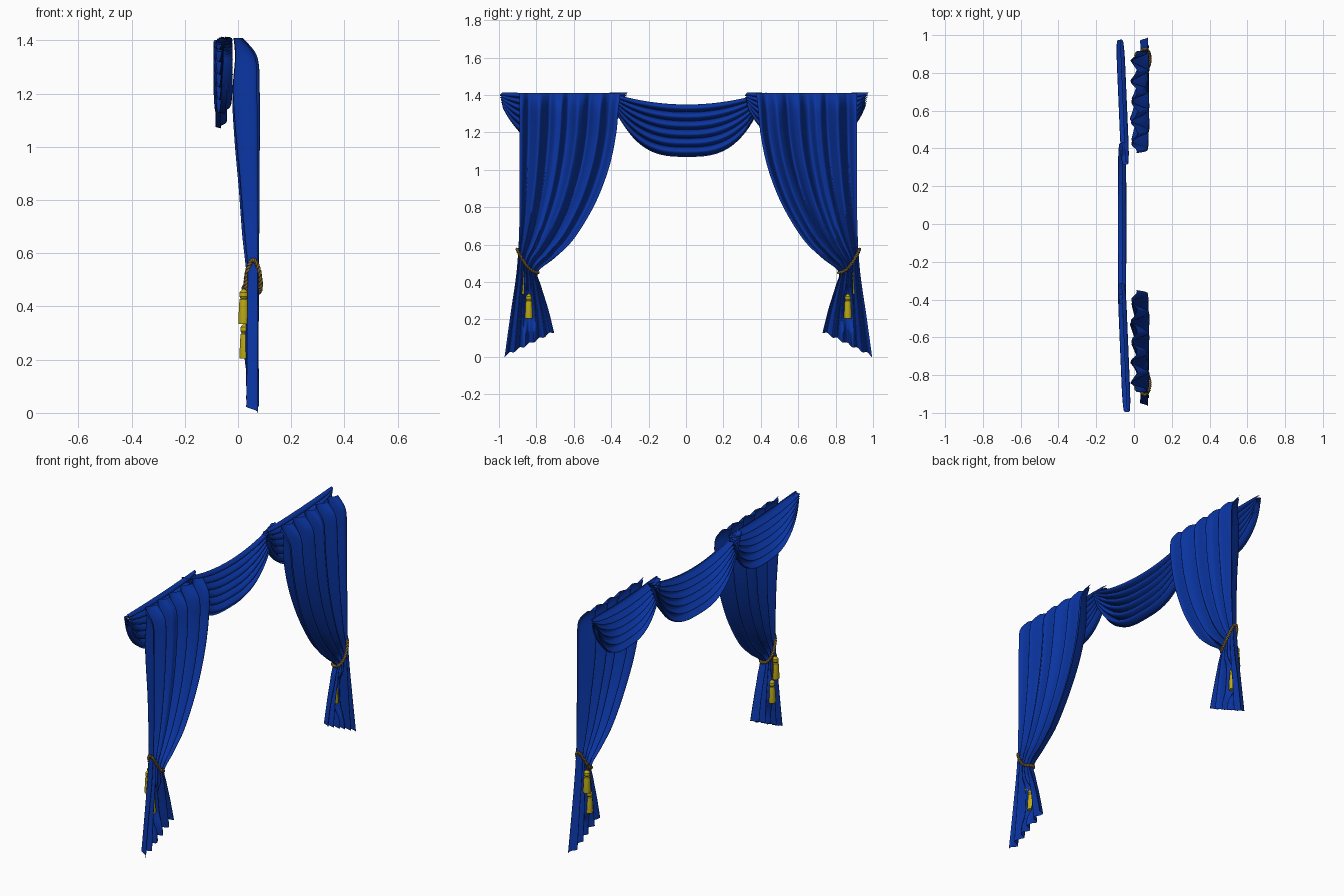
import bpy, bmesh
from math import sin, cos, pi, exp
from mathutils import Vector

cube = bpy.data.objects.get("Cube")
if cube:
    bpy.data.objects.remove(cube, do_unlink=True)


def make_material(name, colour):
    mat = bpy.data.materials.new(name)
    mat.use_nodes = True
    mat.diffuse_color = (*colour, 1)
    bsdf = mat.node_tree.nodes["Principled BSDF"]
    bsdf.inputs["Base Color"].default_value = (*colour, 1)
    bsdf.inputs["Roughness"].default_value = 0.8
    return mat


BLUE = make_material("royal blue cloth", (0.003, 0.035, 0.36))
GOLD = make_material("golden yellow", (0.5, 0.4, 0.008))
ROPE = make_material("dull gold rope", (0.25, 0.15, 0.03))


def surface(name, nu, nv, fn, mat):
    """Mesh grid whose points come from fn(u, v), u and v in 0..1."""
    bm = bmesh.new()
    rows = [[bm.verts.new(fn(i / nu, j / nv)) for i in range(nu + 1)]
            for j in range(nv + 1)]
    for a, b in zip(rows, rows[1:]):
        for i in range(nu):
            bm.faces.new((a[i], a[i + 1], b[i + 1], b[i]))
    bmesh.ops.remove_doubles(bm, verts=bm.verts, dist=0.0001)
    bmesh.ops.recalc_face_normals(bm, faces=bm.faces)
    for f in bm.faces:
        f.smooth = True
    mesh = bpy.data.meshes.new(name)
    bm.to_mesh(mesh)
    bm.free()
    mesh.materials.append(mat)
    obj = bpy.data.objects.new(name, mesh)
    bpy.context.collection.objects.link(obj)
    return obj


def spline(keys, t):
    """Smooth interpolation through a list of equal-length tuples."""
    n = len(keys) - 1
    i = min(int(t * n), n - 1)
    f = t * n - i
    k = [keys[max(0, min(n, i + d))] for d in (-1, 0, 1, 2)]
    return [b + f * ((c - a) / 2 + f * (a - 2.5 * b + 2 * c - d / 2
            + f * ((3 * b - 3 * c + d - a) / 2)))
            for a, b, c, d in zip(*k)]


# Curtain rows: outer y, outer z, inner y, inner z, back face x, pleat depth
ROWS = [
    (.89, 1.41, .35, 1.41, .015, .03),
    (.89, 1.34, .36, 1.33, .068, .075),
    (.89, 1.22, .375, 1.18, .076, .092),
    (.89, 1.08, .415, 1.0, .077, .085),
    (.89, .92, .49, .81, .077, .07),
    (.89, .77, .60, .63, .077, .058),
    (.893, .65, .70, .53, .076, .046),
    (.898, .55, .79, .455, .075, .038),
    (.91, .42, .775, .38, .076, .04),
    (.94, .22, .737, .26, .075, .04),
    (.97, .005, .705, .135, .077, .045),
]


def curtain(name, side, shift):
    def point(u, v):
        yo, zo, yi, zi, back, depth = spline(ROWS, v)
        wave = cos(2 * pi * 5 * u)
        ripple = 0.06 * sin(2 * pi * 13 * u + 1)
        x = back - depth * (((1 - wave) / 2) ** 1.3 + ripple)
        # the lower tassel rests in a hollow between the folds
        hollow = exp(-((u - .49) / .16) ** 4 - ((v - .885) / .06) ** 4)
        x += (0.023 - x) * hollow
        y = yo + (yi - yo) * u
        z = zo + (zi - zo) * u
        z -= 0.006 * wave * max(0, v - 0.8) / 0.2      # stepped hem
        return x, side * y + shift, z
    return surface(name, 110, 100, point, BLUE)


def swag(name, yc, half, top_sag, low_sag, end_drop, xc, skew):
    """Crescent of cloth with folds running from end to end."""
    def point(u, v):
        s = 2 * u - 1
        fold = 2 * pi * 6 * v
        drop = end_drop * v
        sag = (top_sag + (low_sag - top_sag) * v - drop) * (1 - abs(s) ** (2 + v))
        end = abs(s) ** 8
        x = xc + skew * s + (0.022 - 0.006 * end) * sin(fold)
        y = yc + s * half * (1 - 0.05 * v * end) + 0.008 * end * cos(fold)
        z = 1.408 - sag - drop + 0.006 * cos(fold)
        return x, y, z
    return surface(name, 64, 72, point, BLUE)


def rope(name, path, turns, steps, offset, radius, closed):
    """Two strands twisted round a path."""
    curve = bpy.data.curves.new(name, "CURVE")
    curve.dimensions = "3D"
    curve.bevel_depth = radius
    curve.bevel_resolution = 2
    for strand in (0, pi):
        sp = curve.splines.new("POLY")
        count = steps if closed else steps + 1
        sp.points.add(count - 1)
        sp.use_cyclic_u = closed
        for i, p in enumerate(sp.points):
            t = i / steps
            here = Vector(path(t))
            along = (Vector(path(t + 0.01)) - here).normalized()
            side = along.cross(Vector((0.3, 0.5, 0.8))).normalized()
            up = along.cross(side)
            a = 2 * pi * turns * t + strand
            p.co = (*(here + offset * (side * cos(a) + up * sin(a))), 1)
    curve.materials.append(ROPE)
    obj = bpy.data.objects.new(name, curve)
    bpy.context.collection.objects.link(obj)


# Tassel outline: radius, height above its lower end
TASSEL = [(0, 0), (.02, 0), (.021, .01), (.017, .085), (.016, .092),
          (.012, .095), (.017, .103), (.016, .118), (.008, .128), (0, .132)]


def tassel(name, x, y, z):
    def point(u, v):
        r, h = TASSEL[round(v * (len(TASSEL) - 1))]
        a = 2 * pi * u
        return x + r * cos(a), y + r * sin(a), z + h
    obj = surface(name, 20, len(TASSEL) - 1, point, GOLD)
    bpy.ops.object.select_all(action="DESELECT")
    bpy.context.view_layer.objects.active = obj
    obj.select_set(True)
    bpy.ops.object.shade_smooth_by_angle()


# Swags along the top
swag("centre_swag", 0.005, 0.42, 0.065, 0.345, 0.03, -0.063, 0)
swag("near_swag", -0.655, 0.335, 0.005, 0.29, 0.07, -0.052, -0.014)
swag("far_swag", 0.645, 0.325, 0.005, 0.29, 0.07, -0.06, -0.014)

# Curtains with tie ropes and tassels
for word, side, shift in (("near", -1, 0), ("far", 1, 0.025)):
    curtain(word + "_curtain", side, shift)

    def tie(t):
        a = 2 * pi * t
        return (0.057 + 0.028 * sin(a),
                side * (0.847 - 0.056 * cos(a)) + shift,
                0.45 + 0.125 * ((1 - cos(a)) / 2) ** 2)
    rope(word + "_tie_rope", tie, 16, 160, 0.004, 0.005, True)

    for part, x, y, z in (("upper", 0.022, 0.868, 0.335),
                          ("lower", 0.026, 0.84, 0.205)):
        tassel(f"{word}_{part}_tassel", x, side * y + shift, z)

        def cord(t):
            return (x - 0.005 * sin(pi * t), side * y + shift,
                    z + 0.125 + (0.48 - z - 0.125) * t)
        rope(f"{word}_{part}_cord", cord, 5, 30, 0.002, 0.002, False)
